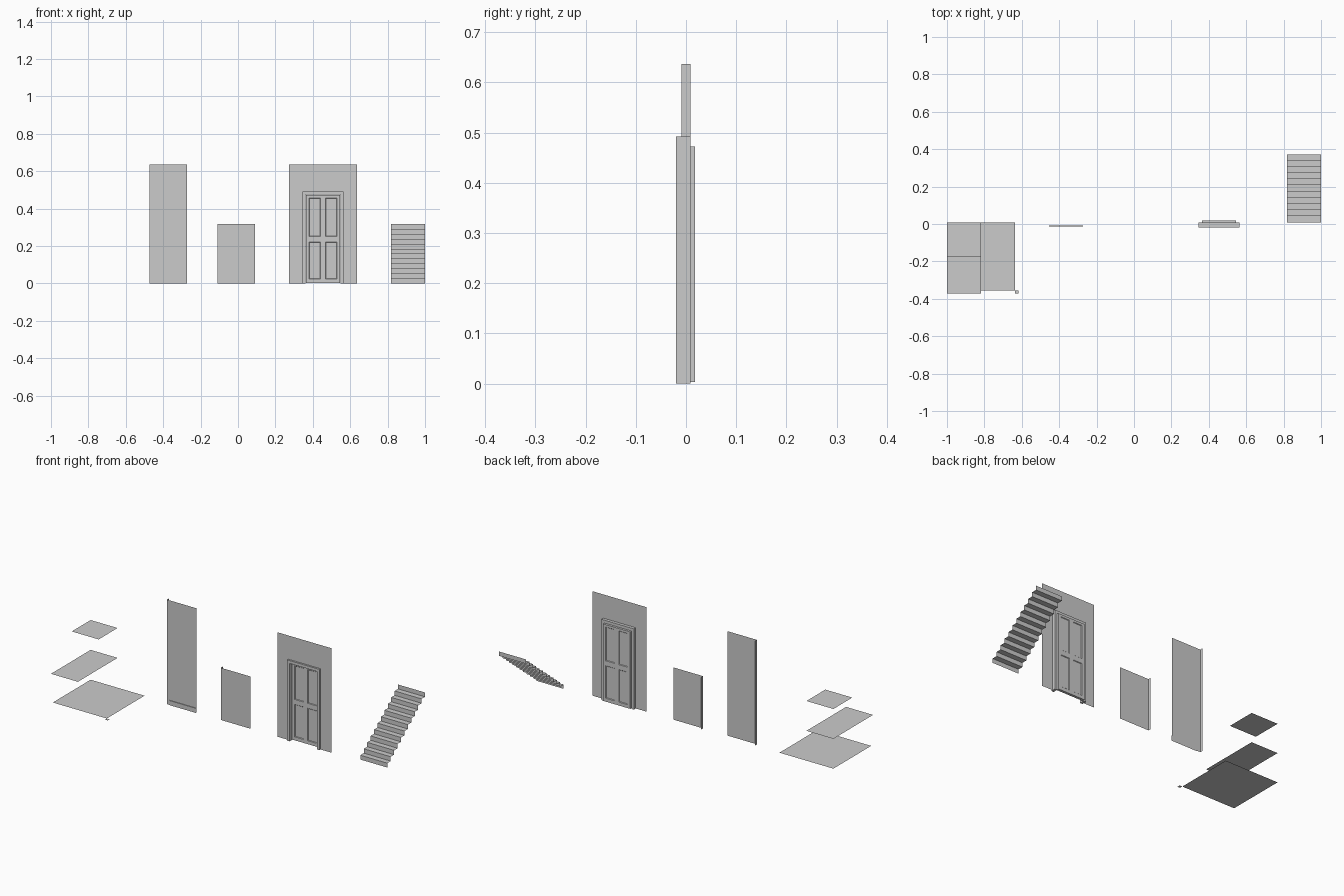
import bpy, bmesh
from mathutils import Vector

if "Cube" in bpy.data.objects:
    bpy.data.objects.remove(bpy.data.objects["Cube"])

U = 2 / 11          # one module
T = U / 10          # wall thickness
YF, YB = -T / 2, T / 2
H = 3.5 * U         # storey height


def mod_x(k):
    return -1 + k * U


def finish(name, bm):
    me = bpy.data.meshes.new(name)
    bm.to_mesh(me)
    bm.free()
    ob = bpy.data.objects.new(name, me)
    bpy.context.collection.objects.link(ob)
    return ob


def strip(name, path, direction):
    """Sweep a polyline along a straight direction into an open sheet."""
    bm = bmesh.new()
    d = Vector(direction)
    a = [bm.verts.new(p) for p in path]
    b = [bm.verts.new(Vector(p) + d) for p in path]
    for i in range(len(path) - 1):
        bm.faces.new((a[i], a[i + 1], b[i + 1], b[i]))
    return finish(name, bm)


def floor(name, x0, x1, y0, y1, z):
    return strip(name, [(x0, y0, z), (x1, y0, z)], (0, y1 - y0, 0))


# Floor tiles, stacked with one module of spacing
floor("floor_large", -1, mod_x(2), YB - 2 * U, YB, 0)
floor("floor_corner", mod_x(2), mod_x(2.1), YB - 2.1 * U, YB - 2 * U, 0)
floor("floor_long", -1, mod_x(1), YB - 2.1 * U, YB, U)
floor("floor_small", -1, mod_x(1), YB - U, YB, 2 * U)

# Plain walls: an L-shaped sheet with a return on the left edge
for name, k, h in (("full_wall", 3, H), ("half_wall", 5, H / 2)):
    x0, x1 = mod_x(k - 0.1), mod_x(k + 1)
    strip(name, [(x0, YB, 0), (x0, YF, 0), (x1, YF, 0)], (0, 0, h))

# Baseboard of the full wall
strip("baseboard",
      [(mod_x(3), YF - 0.004, 0), (mod_x(3), YF - 0.004, 0.028), (mod_x(3), YF, 0.028)],
      (U, 0, 0))


def arch(name, outer_w, outer_h, inner_w, inner_h, cx, y0, depth=0):
    """Upside-down U shape; flat if depth is zero."""
    bm = bmesh.new()
    pts_o = [(-outer_w, 0), (-outer_w, outer_h), (outer_w, outer_h), (outer_w, 0)]
    pts_i = [(-inner_w, 0), (-inner_w, inner_h), (inner_w, inner_h), (inner_w, 0)]
    o = [bm.verts.new((cx + x, y0, z)) for x, z in pts_o]
    i = [bm.verts.new((cx + x, y0, z)) for x, z in pts_i]
    for n in range(3):
        bm.faces.new((o[n], i[n], i[n + 1], o[n + 1]))
    if depth:
        ext = bmesh.ops.extrude_face_region(bm, geom=bm.faces[:], use_keep_orig=True)
        vs = [g for g in ext["geom"] if isinstance(g, bmesh.types.BMVert)]
        bmesh.ops.translate(bm, verts=vs, vec=(0, depth, 0))
        bmesh.ops.recalc_face_normals(bm, faces=bm.faces[:])
    return finish(name, bm)


# Door wall with opening, and its frame
CX = mod_x(8)
arch("door_wall", U, H, 0.1085, 0.491, CX, YF)
arch("door_frame", 0.109, 0.492, 0.0925, 0.4745, CX, -0.02, 0.02 + YB)

# Door leaf: slab cut into a grid, four recessed panels on each side
bm = bmesh.new()
bmesh.ops.create_cube(bm, size=1)
y0, y1, z0, z1 = 0.002, 0.018, 0.003, 0.472
for v in bm.verts:
    v.co = (v.co.x * U, y0 if v.co.y < 0 else y1, z0 if v.co.z < 0 else z1)
for x in (-0.074, -0.014, 0.014, 0.074):
    bmesh.ops.bisect_plane(bm, geom=bm.verts[:] + bm.edges[:] + bm.faces[:],
                           plane_co=(x, 0, 0), plane_no=(1, 0, 0))
for z in (0.024, 0.222, 0.252, 0.458):
    bmesh.ops.bisect_plane(bm, geom=bm.verts[:] + bm.edges[:] + bm.faces[:],
                           plane_co=(0, 0, z), plane_no=(0, 0, 1))
panels = []
for f in bm.faces:
    c = f.calc_center_median()
    in_z = 0.024 < c.z < 0.222 or 0.252 < c.z < 0.458
    if abs(f.normal.y) > 0.9 and 0.014 < abs(c.x) < 0.074 and in_z:
        panels.append(f)
bmesh.ops.inset_individual(bm, faces=panels, thickness=0.004, depth=-0.003)
bmesh.ops.translate(bm, verts=bm.verts[:], vec=(CX, 0, 0))
finish("door_leaf", bm)

# Stairs: open zigzag of 12 risers and 11 treads
run, rise = 2 * U / 11, H / 2 / 12
path = []
for s in range(12):
    path += [(mod_x(10), YB + s * run, s * rise), (mod_x(10), YB + s * run, (s + 1) * rise)]
strip("stairs", path, (U, 0, 0))
